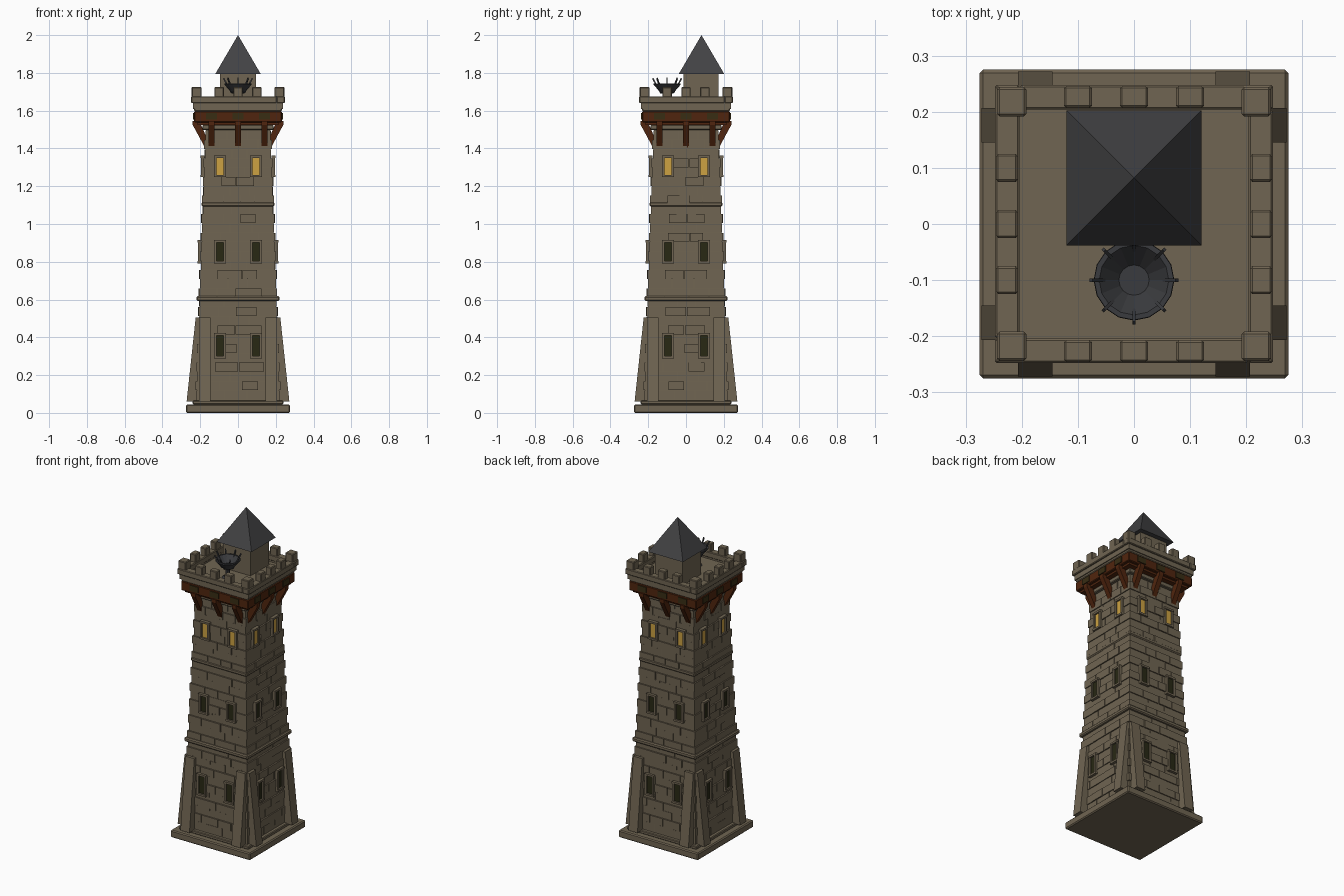
import bpy, bmesh, math, random
from mathutils import Matrix, Vector

cube = bpy.data.objects.get("Cube")
if cube:
    bpy.data.objects.remove(cube, do_unlink=True)
random.seed(4)


def material(name, srgb):
    lin = [((c / 255 + 0.055) / 1.055) ** 2.4 for c in srgb]
    m = bpy.data.materials.new(name)
    m.use_nodes = True
    m.diffuse_color = (*lin, 1)
    m.node_tree.nodes["Principled BSDF"].inputs["Base Color"].default_value = (*lin, 1)
    return m


STONE = material("stone", (112, 101, 82))
WOOD = material("dark wood", (80, 37, 14))
SLATE = material("slate", (66, 66, 68))
IRON = material("iron", (58, 59, 62))
DARK = material("dark glass", (40, 40, 20))
GLOW = material("lit glass", (205, 162, 66))
SOCKET = material("beam socket", (56, 45, 20))

# Quarter turns that carry the front face to every side
TURNS = [Matrix.Rotation(k * math.pi / 2, 4, "Z") for k in range(4)]


def finish(bm, name, mat, bevel=0):
    bmesh.ops.recalc_face_normals(bm, faces=bm.faces)
    me = bpy.data.meshes.new(name)
    bm.to_mesh(me)
    bm.free()
    me.materials.append(mat)
    ob = bpy.data.objects.new(name, me)
    bpy.context.collection.objects.link(ob)
    if bevel:
        mod = ob.modifiers.new("Bevel", "BEVEL")
        mod.width, mod.segments = bevel, 1
    return ob


def box(bm, x0, x1, y0, y1, z0, z1, turn=Matrix()):
    place = Matrix.Translation(((x0 + x1) / 2, (y0 + y1) / 2, (z0 + z1) / 2))
    size = Matrix.Diagonal((x1 - x0, y1 - y0, z1 - z0, 1))
    bmesh.ops.create_cube(bm, size=1, matrix=turn @ place @ size)


def frustum(bm, r0, r1, z0, z1, sides=4, x=0, y=0):
    """Upright frustum; for four sides the radii are half widths."""
    k = math.sqrt(2) if sides == 4 else 1
    m = Matrix.Translation((x, y, (z0 + z1) / 2)) @ Matrix.Rotation(math.pi / sides, 4, "Z")
    bmesh.ops.create_cone(bm, cap_ends=True, segments=sides, radius1=r0 * k,
                          radius2=r1 * k, depth=z1 - z0, matrix=m)


def prism(bm, profile, x0, x1, turn):
    """Extrude a (y, z) outline across x."""
    a, b = [[bm.verts.new(turn @ Vector((x, y, z))) for y, z in profile] for x in (x0, x1)]
    n = len(profile)
    bm.faces.new(a)
    bm.faces.new(b[::-1])
    for i in range(n):
        bm.faces.new((a[i], b[i], b[(i + 1) % n], a[(i + 1) % n]))


def slab(name, half, z0, z1, mat=STONE, bevel=0.006):
    bm = bmesh.new()
    box(bm, -half, half, -half, half, z0, z1)
    return finish(bm, name, mat, bevel)


def half_width(z):
    return 0.222 - 0.035 * z


# Base, tapered shaft and string courses
slab("plinth", 0.275, 0, 0.045)
slab("base_course", 0.24, 0.045, 0.065, bevel=0.004)
bm = bmesh.new()
frustum(bm, half_width(0.04), half_width(1.53), 0.04, 1.53)
finish(bm, "shaft", STONE)
slab("lower_band", 0.22, 0.592, 0.618)
slab("upper_band", 0.193, 1.092, 1.117)
slab("neck_band", 0.188, 1.498, 1.525, bevel=0.004)

# Stone courses with staggered joints
bm = bmesh.new()
rows, low, high = 29, 0.07, 1.495
step = (high - low) / rows
for r in range(rows):
    z = low + r * step
    w = half_width(z + step / 2)
    jut = 0.007 if r % 2 else 0.002
    for turn in TURNS:
        cuts = [-0.5, 0.02, 0.55] if r % 2 else [-0.28, 0.3]
        cuts = [-1] + [c + random.uniform(-0.1, 0.1) for c in cuts] + [1]
        for i, (a, b) in enumerate(zip(cuts, cuts[1:])):
            x0 = a * w + (0.002 if i else -jut)
            x1 = b * w - (0.002 if b < 1 else -jut)
            out = jut + (random.choice((0, 0.002)) if 0 < i < len(cuts) - 2 else 0)
            box(bm, x0, x1, -w - out, -w + 0.01, z + 0.001, z + step - 0.001, turn)
finish(bm, "stone_courses", STONE)

# Sloping buttresses, two to a face
bm = bmesh.new()
for turn in TURNS:
    for s in (-1, 1):
        prism(bm, [(-0.272, 0.06), (-0.224, 0.505), (-0.18, 0.505), (-0.18, 0.06)],
              s * 0.176 - 0.031, s * 0.176 + 0.031, turn)
finish(bm, "buttresses", STONE)

# Narrow windows: two per face on three floors
for floor, z, tall, glass in (("lower", 0.355, 0.058, DARK), ("middle", 0.853, 0.052, DARK),
                              ("upper", 1.305, 0.048, GLOW)):
    frames, panes = bmesh.new(), bmesh.new()
    w = half_width(z)
    for turn in TURNS:
        for s in (-1, 1):
            c = s * 0.095
            for e in (-1, 1):
                j = c + e * 0.025
                box(frames, j - 0.006, j + 0.006, -w - 0.019, -w, z - tall, z + tall, turn)
                h = z + e * (tall + 0.003)
                box(frames, c - 0.032, c + 0.032, -w - 0.021, -w, h - 0.006, h + 0.006, turn)
            box(panes, c - 0.02, c + 0.02, -w - 0.011, -w - 0.002, z - tall, z + tall, turn)
    finish(frames, floor + "_window_frames", STONE)
    finish(panes, floor + "_window_panes", glass)

# Timber gallery with beam sockets and slanted struts
slab("timber_ring", 0.232, 1.538, 1.596, WOOD, 0.004)
slab("timber_soffit", 0.215, 1.525, 1.54, WOOD, 0)
struts, sockets = bmesh.new(), bmesh.new()
for turn in TURNS:
    for c in (-0.14, 0, 0.14):
        prism(struts, [(-0.175, 1.405), (-0.24, 1.525), (-0.24, 1.545), (-0.205, 1.545),
                       (-0.165, 1.455), (-0.165, 1.405)], c - 0.015, c + 0.015, turn)
        box(sockets, c - 0.03, c + 0.03, -0.237, -0.23, 1.552, 1.588, turn)
finish(struts, "gallery_struts", WOOD)
finish(sockets, "beam_sockets", SOCKET)

# Parapet floor, walls and battlements
slab("parapet_floor", 0.232, 1.596, 1.63, bevel=0.004)
walls, rim, merlons = bmesh.new(), bmesh.new(), bmesh.new()
for turn in TURNS:
    box(walls, -0.238, 0.208, -0.238, -0.208, 1.61, 1.645, turn)
    box(rim, -0.248, 0.204, -0.248, -0.204, 1.64, 1.676, turn)
    box(merlons, -0.244, -0.192, -0.244, -0.192, 1.67, 1.725, turn)
    for c in (-0.1, 0, 0.1):
        box(merlons, c - 0.025, c + 0.025, -0.246, -0.207, 1.67, 1.725, turn)
finish(walls, "parapet_wall", STONE)
finish(rim, "parapet_rim", STONE, 0.004)
finish(merlons, "merlons", STONE, 0.004)

# Roof turret with pyramid roof
bm = bmesh.new()
box(bm, -0.095, 0.095, -0.012, 0.172, 1.62, 1.797)
finish(bm, "turret", STONE)
bm = bmesh.new()
frustum(bm, 0.12, 0, 1.795, 2.0, y=0.082)
finish(bm, "turret_roof", SLATE)

# Fire basket: turned bowl on a stand with leaning prongs
bm = bmesh.new()
outline = [(0, 1.69), (0.03, 1.69), (0.072, 1.738), (0.071, 1.745), (0.062, 1.745),
           (0.027, 1.706), (0, 1.706)]
pts = [bm.verts.new((r, 0, z)) for r, z in outline]
edges = [bm.edges.new(p) for p in zip(pts, pts[1:])]
bmesh.ops.spin(bm, geom=pts + edges, cent=(0, 0, 0), axis=(0, 0, 1), angle=2 * math.pi, steps=16)
bmesh.ops.remove_doubles(bm, verts=bm.verts, dist=0.0005)
frustum(bm, 0.013, 0.013, 1.635, 1.695, 8)
frustum(bm, 0.04, 0.025, 1.625, 1.64, 8)
for k in range(8):
    prism(bm, [(-0.03, 1.695), (-0.036, 1.69), (-0.079, 1.768), (-0.074, 1.775)],
          -0.003, 0.003, Matrix.Rotation(k * math.pi / 4, 4, "Z"))
bmesh.ops.translate(bm, verts=bm.verts, vec=(0, -0.1, 0))
finish(bm, "fire_basket", IRON)
